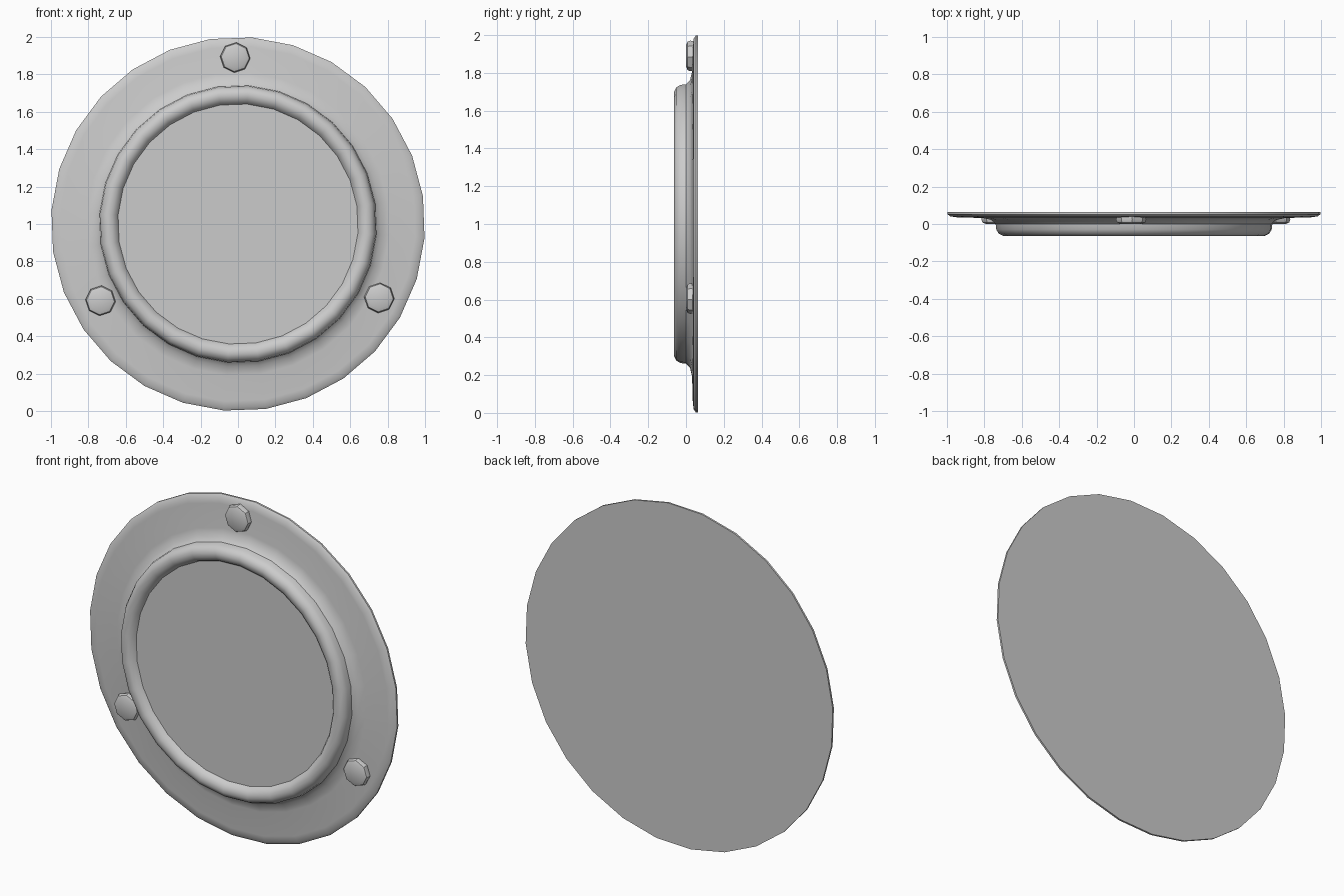
import bpy, math
from math import sin, cos, radians, tau

cube = bpy.data.objects.get("Cube")
if cube:
    bpy.data.objects.remove(cube, do_unlink=True)

grey = bpy.data.materials.new("plain grey")
grey.use_nodes = True
grey.diffuse_color = (0.6, 0.6, 0.6, 1)
grey.node_tree.nodes["Principled BSDF"].inputs["Base Color"].default_value = (0.6, 0.6, 0.6, 1)


def lathe(name, profile, sides, centre=(0, 1), turn=0.0, angle=35):
    """Turn (radius, y) points about the front-back axis and cap both ends."""
    cx, cz = centre
    verts, faces = [], []
    for r, y in profile:
        for i in range(sides):
            a = turn + tau * i / sides
            verts.append((cx + r * sin(a), y, cz + r * cos(a)))
    for k in range(len(profile) - 1):
        for i in range(sides):
            j = (i + 1) % sides
            p, q = k * sides, (k + 1) * sides
            faces.append((p + i, p + j, q + j, q + i))
    faces.append(tuple(reversed(range(sides))))
    faces.append(tuple(range((len(profile) - 1) * sides, len(profile) * sides)))
    mesh = bpy.data.meshes.new(name)
    mesh.from_pydata(verts, [], faces)
    mesh.materials.append(grey)
    obj = bpy.data.objects.new(name, mesh)
    bpy.context.collection.objects.link(obj)
    bpy.ops.object.select_all(action="DESELECT")
    obj.select_set(True)
    bpy.context.view_layer.objects.active = obj
    # Consistent outward normals
    bpy.ops.object.mode_set(mode="EDIT")
    bpy.ops.mesh.select_all(action="SELECT")
    bpy.ops.mesh.normals_make_consistent(inside=False)
    bpy.ops.object.mode_set(mode="OBJECT")
    bpy.ops.object.shade_smooth_by_angle(angle=radians(angle))
    return obj


# Flange, fillet, raised rim and recessed window floor in one turned profile
lathe("flange_and_rim", [
    (1.0, 0.063), (1.0, 0.052), (0.985, 0.041), (0.95, 0.036),
    (0.81, 0.032), (0.765, 0.022), (0.742, 0.0), (0.738, -0.03),
    (0.725, -0.052), (0.7, -0.064), (0.675, -0.06), (0.655, -0.048),
    (0.643, -0.028)], 28, turn=radians(4.3))

# Three domed octagonal bolts
for name, spot in (("top_bolt", (-0.015, 1.89)),
                   ("right_bolt", (-0.735, 0.59)),
                   ("left_bolt", (0.755, 0.605))):
    lathe(name, [(0.078, 0.045), (0.081, 0.022), (0.075, 0.008), (0.056, 0.0)],
          8, centre=spot, turn=radians(4), angle=30)
